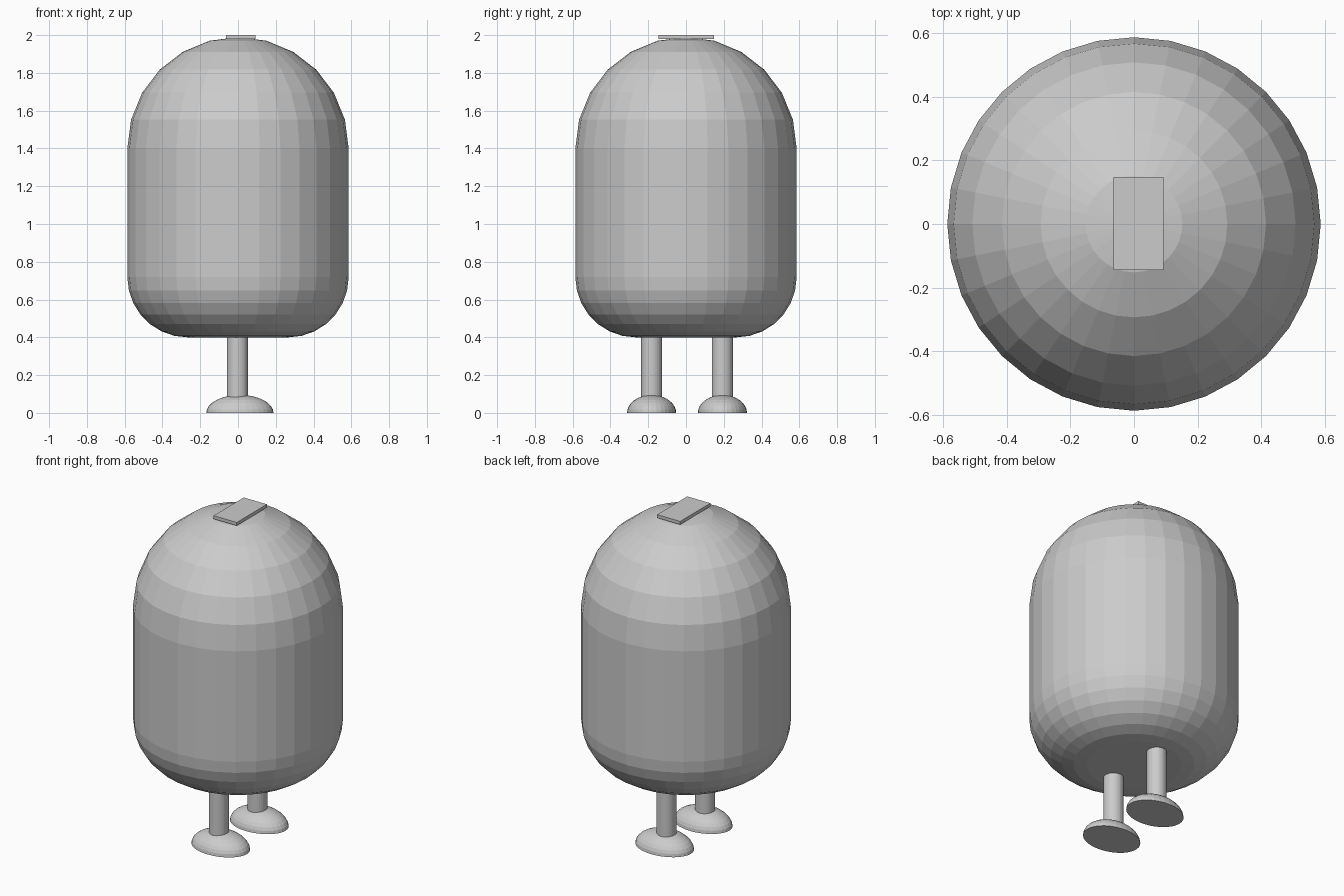
import bpy
import bmesh
from math import sin, cos, pi
from mathutils import Matrix

cube = bpy.data.objects.get("Cube")
if cube:
    bpy.data.objects.remove(cube, do_unlink=True)

grey = bpy.data.materials.new("light grey")
grey.use_nodes = True
grey.diffuse_color = (0.6, 0.6, 0.6, 1)
grey.node_tree.nodes["Principled BSDF"].inputs["Base Color"].default_value = (0.6, 0.6, 0.6, 1)

SIDES = 32


def finish(name, bm, location=(0, 0, 0)):
    bmesh.ops.recalc_face_normals(bm, faces=bm.faces[:])
    mesh = bpy.data.meshes.new(name)
    bm.to_mesh(mesh)
    bm.free()
    mesh.materials.append(grey)
    obj = bpy.data.objects.new(name, mesh)
    obj.location = location
    bpy.context.collection.objects.link(obj)
    return obj


def lathe(name, profile, location=(0, 0, 0), stretch=(1, 1, 1)):
    """Spin (radius, z) points, bottom to top, and close both ends."""
    bm = bmesh.new()
    rings = []
    for r, z in profile:
        if r < 1e-4:
            rings.append([bm.verts.new((0, 0, z))])
        else:
            angles = [2 * pi * i / SIDES for i in range(SIDES)]
            rings.append([bm.verts.new((r * cos(a), r * sin(a), z)) for a in angles])
    for low, high in zip(rings, rings[1:]):
        for i in range(SIDES):
            j = (i + 1) % SIDES
            if len(high) == 1:
                bm.faces.new((low[i], low[j], high[0]))
            else:
                bm.faces.new((low[i], low[j], high[j], high[i]))
    bm.faces.new(rings[0][::-1])
    if len(rings[-1]) > 1:
        bm.faces.new(rings[-1])
    bmesh.ops.scale(bm, vec=stretch, verts=bm.verts[:])
    return finish(name, bm, location)


# Body: rounded base, straight wall, faceted dome
RADIUS, BEVEL, DOME = 0.586, 0.32, 0.59
base = [(RADIUS - BEVEL + BEVEL * sin(k * pi / 14), 0.72 - BEVEL * cos(k * pi / 14))
        for k in range(8)]
dome = [(RADIUS * cos(k * pi / 12), 1.4 + DOME * sin(k * pi / 12)) for k in range(7)]
lathe("body", base + dome)

# Top plate
bm = bmesh.new()
bmesh.ops.create_cube(bm, size=1, matrix=Matrix.Diagonal((0.157, 0.293, 0.02, 1)))
finish("top_plate", bm, (0.0145, 0.0015, 1.99))

# Legs and domed feet
half_dome = [(cos(k * pi / 16), sin(k * pi / 16)) for k in range(9)]
for side, y in (("front", -0.182), ("back", 0.193)):
    lathe(side + "_leg", [(0.056, 0.04), (0.056, 0.45)], (-0.003, y, 0))
    lathe(side + "_foot", half_dome, (0.01, y, 0), (0.178, 0.13, 0.095))
